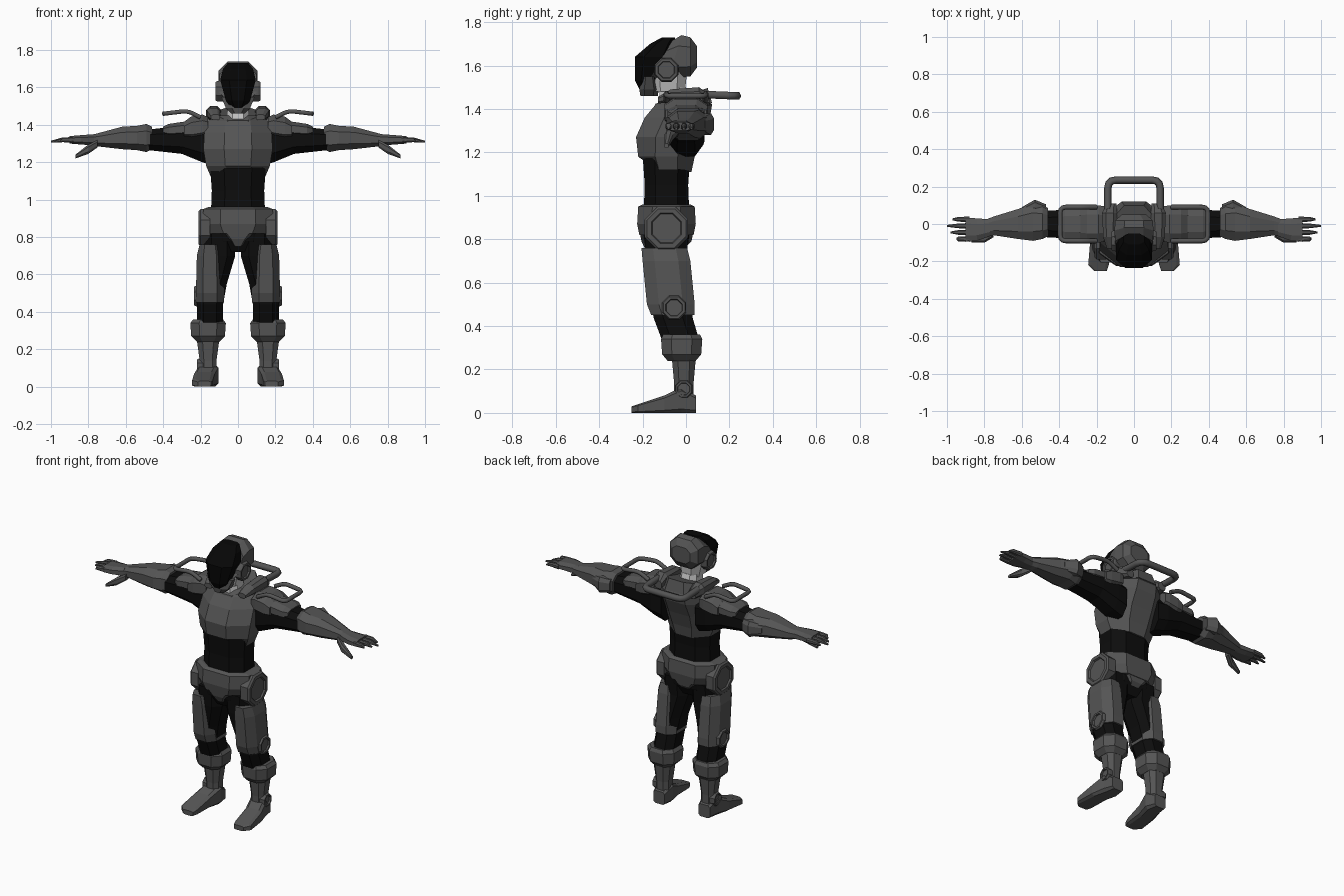
import bpy, bmesh, math
from mathutils import Vector

cube = bpy.data.objects.get("Cube")
if cube:
    bpy.data.objects.remove(cube, do_unlink=True)


def material(name, value):
    mat = bpy.data.materials.new(name)
    mat.use_nodes = True
    color = (value, value, value, 1)
    mat.diffuse_color = color
    mat.node_tree.nodes["Principled BSDF"].inputs["Base Color"].default_value = color
    return mat


ARMOUR = material("armour_grey", .09)
SUIT = material("suit_black", .004)
VISOR = material("visor_black", .002)
SKIN = material("pale_grey", .6)


def ring(x=0, y=0, z=0, wide=0, deep=0, tall=0, lean=0, chamfer=.5):
    """Chamfered rectangle round a centre, across the axis whose size is left out."""
    center = Vector((x, y, z))
    extents = [Vector((wide, 0, 0)), Vector((0, deep, 0)), Vector((0, 0, tall))]
    u, v = [e / 2 for e in extents if e.length]
    axis = u.cross(v).normalized()
    axis = Vector([abs(c) for c in axis])
    v = v + axis * lean * v.length
    c = chamfer
    corners = [(1, c), (c, 1), (-c, 1), (-1, c), (-1, -c), (-c, -1), (c, -1), (1, -c)]
    return [center + u * a + v * b for a, b in corners]


def skin(name, mat, *rings, mirror=False):
    """Closed flat-shaded mesh through a row of rings."""
    bm = bmesh.new()
    loops = [[bm.verts.new(co) for co in r] for r in rings]
    for low, high in zip(loops, loops[1:]):
        for i in range(len(low)):
            bm.faces.new((low[i - 1], low[i], high[i], high[i - 1]))
    bm.faces.new(loops[0])
    bm.faces.new(loops[-1])
    bmesh.ops.recalc_face_normals(bm, faces=bm.faces)
    mesh = bpy.data.meshes.new(name)
    bm.to_mesh(mesh)
    bm.free()
    mesh.materials.append(mat)
    obj = bpy.data.objects.new(name, mesh)
    bpy.context.collection.objects.link(obj)
    if mirror:
        obj.modifiers.new("Mirror", 'MIRROR')
    return obj


def side_cap(name, inner, outer, y, z, radius):
    """Octagonal cap facing sideways, with a bevelled rim and a recessed centre."""
    octagon = math.tan(math.pi / 8)
    steps = [(inner, 1), (outer - .01, 1), (outer, .9), (outer, .7), (outer - .01, .65)]
    rings = [ring(x=x, y=y, z=z, deep=2 * radius * s, tall=2 * radius * s, chamfer=octagon)
             for x, s in steps]
    skin(name, ARMOUR, *rings, mirror=True)


def pipe(name, points, radius, bend):
    """Tube through points with rounded corners."""
    points = [Vector(p) for p in points]
    path = [points[0]]
    for before, corner, after in zip(points, points[1:], points[2:]):
        a = corner + (before - corner).normalized() * bend
        b = corner + (after - corner).normalized() * bend
        for step in range(4):
            f = step / 3
            path.append(a.lerp(corner, f).lerp(corner.lerp(b, f), f))
    path.append(points[-1])
    curve = bpy.data.curves.new(name, 'CURVE')
    curve.dimensions = '3D'
    curve.bevel_depth = radius
    curve.bevel_resolution = 1
    curve.use_fill_caps = True
    spline = curve.splines.new('POLY')
    spline.points.add(len(path) - 1)
    for point, co in zip(spline.points, path):
        point.co = (*co, 1)
    curve.materials.append(ARMOUR)
    bpy.context.collection.objects.link(bpy.data.objects.new(name, curve))


# Head
skin("helmet", ARMOUR,
     ring(y=-.12, z=1.62, wide=.2, tall=.19, lean=.6),
     ring(y=-.05, z=1.64, wide=.21, tall=.2, lean=.3),
     ring(y=.02, z=1.64, wide=.2, tall=.18),
     ring(y=.05, z=1.64, wide=.13, tall=.1))
skin("visor", VISOR,
     ring(y=-.18, z=1.49, wide=.07, deep=.07),
     ring(y=-.18, z=1.53, wide=.13, deep=.11),
     ring(y=-.15, z=1.64, wide=.19, deep=.17),
     ring(y=-.11, z=1.7, wide=.16, deep=.11),
     ring(y=-.08, z=1.73, wide=.11, deep=.06))
skin("chin_guard", ARMOUR,
     ring(y=-.17, z=1.46, wide=.07, deep=.08),
     ring(y=-.17, z=1.49, wide=.13, deep=.09),
     ring(y=-.17, z=1.55, wide=.18, deep=.06))
skin("face", SKIN,
     ring(y=-.08, z=1.48, wide=.12, deep=.15),
     ring(y=-.08, z=1.57, wide=.17, deep=.17))
skin("neck", SKIN,
     ring(y=-.05, z=1.38, wide=.13, deep=.16),
     ring(y=-.06, z=1.5, wide=.11, deep=.12))
side_cap("ear_cap", inner=.08, outer=.12, y=-.09, z=1.58, radius=.055)

# Torso
chest = skin("chest_armour", ARMOUR,
             ring(y=-.08, z=1.11, wide=.28, deep=.21, chamfer=.4),
             ring(y=-.09, z=1.18, wide=.34, deep=.26, chamfer=.4),
             ring(y=-.08, z=1.27, wide=.37, deep=.3, chamfer=.4),
             ring(y=-.04, z=1.36, wide=.36, deep=.3, chamfer=.4),
             ring(y=-.01, z=1.42, wide=.33, deep=.26, chamfer=.4),
             ring(z=1.45, wide=.24, deep=.2, chamfer=.4))
for v in chest.data.vertices:  # arched lower edge at the front
    if v.co.z < 1.12 and v.co.y < -.15:
        v.co.z += .05
skin("collar", ARMOUR,
     ring(y=-.02, z=1.4, wide=.26, deep=.28, lean=.2),
     ring(y=-.02, z=1.46, wide=.21, deep=.24, lean=.3))
skin("collar_pad", ARMOUR,
     ring(x=.12, y=-.13, z=1.44, wide=.05, tall=.03),
     ring(x=.13, y=-.07, z=1.46, wide=.07, tall=.06),
     ring(x=.13, y=.06, z=1.46, wide=.08, tall=.08),
     ring(x=.12, y=.11, z=1.44, wide=.05, tall=.05), mirror=True)
skin("waist", SUIT,
     ring(y=-.09, z=.92, wide=.29, deep=.21),
     ring(y=-.09, z=1.05, wide=.28, deep=.2),
     ring(y=-.09, z=1.19, wide=.3, deep=.22))

# Hips
skin("belt", ARMOUR,
     ring(y=-.09, z=.82, wide=.31, deep=.25),
     ring(y=-.09, z=.87, wide=.38, deep=.27),
     ring(y=-.09, z=.95, wide=.37, deep=.26),
     ring(y=-.09, z=.96, wide=.32, deep=.22))
skin("crotch_plate", ARMOUR,
     ring(y=-.1, z=.75, wide=.06, deep=.17),
     ring(y=-.09, z=.79, wide=.15, deep=.23),
     ring(y=-.09, z=.84, wide=.3, deep=.25))
skin("pelvis", SUIT,
     ring(y=-.09, z=.72, wide=.14, deep=.14),
     ring(y=-.09, z=.78, wide=.33, deep=.2),
     ring(y=-.09, z=.86, wide=.34, deep=.22))
side_cap("hip_cap", inner=.15, outer=.21, y=-.09, z=.85, radius=.1)

# Legs
skin("trouser_leg", SUIT,
     ring(x=.1, y=-.09, z=.82, wide=.17, deep=.2),
     ring(x=.1, y=-.09, z=.7, wide=.17, deep=.19),
     ring(x=.13, y=-.07, z=.55, wide=.14, deep=.18),
     ring(x=.15, y=-.06, z=.44, wide=.14, deep=.18),
     ring(x=.15, y=-.02, z=.32, wide=.14, deep=.17), mirror=True)
skin("thigh_armour", ARMOUR,
     ring(x=.15, y=-.06, z=.45, wide=.15, deep=.2),
     ring(x=.15, y=-.07, z=.5, wide=.15, deep=.22),
     ring(x=.15, y=-.09, z=.7, wide=.14, deep=.22),
     ring(x=.15, y=-.1, z=.76, wide=.11, deep=.21), mirror=True)
side_cap("knee_cap", inner=.19, outer=.235, y=-.055, z=.485, radius=.055)
skin("shin_cuff", ARMOUR,
     ring(x=.16, y=-.02, z=.24, wide=.12, deep=.13),
     ring(x=.16, y=-.02, z=.27, wide=.18, deep=.18),
     ring(x=.16, y=-.02, z=.34, wide=.19, deep=.19),
     ring(x=.16, y=-.02, z=.36, wide=.16, deep=.17), mirror=True)
skin("shin", ARMOUR,
     ring(x=.16, y=-.01, z=.05, wide=.09, deep=.09),
     ring(x=.16, y=-.01, z=.14, wide=.09, deep=.09),
     ring(x=.16, y=-.01, z=.25, wide=.12, deep=.11), mirror=True)
side_cap("ankle_cap", inner=.17, outer=.22, y=-.01, z=.11, radius=.04)
skin("boot", ARMOUR,
     ring(x=.18, y=-.25, z=.015, wide=.07, tall=.03, chamfer=.7),
     ring(x=.19, y=-.22, z=.02, wide=.11, tall=.04, chamfer=.7),
     ring(x=.18, y=-.1, z=.04, wide=.11, tall=.08, chamfer=.7),
     ring(x=.16, y=-.02, z=.06, wide=.11, tall=.12, chamfer=.7),
     ring(x=.16, y=.045, z=.04, wide=.08, tall=.08, chamfer=.7), mirror=True)

# Arms
skin("upper_arm", SUIT,
     ring(x=.12, z=1.29, deep=.16, tall=.22),
     ring(x=.19, z=1.3, deep=.17, tall=.2),
     ring(x=.3, z=1.32, deep=.16, tall=.15),
     ring(x=.48, z=1.32, deep=.14, tall=.11), mirror=True)
skin("shoulder_pad", ARMOUR,
     ring(x=.16, z=1.39, deep=.19, tall=.1),
     ring(x=.19, z=1.39, deep=.2, tall=.13),
     ring(x=.25, z=1.38, deep=.2, tall=.13),
     ring(x=.29, z=1.37, deep=.19, tall=.09), mirror=True)
skin("shoulder_flap", ARMOUR,
     ring(x=.27, z=1.38, deep=.17, tall=.08),
     ring(x=.37, z=1.37, deep=.17, tall=.07),
     ring(x=.4, z=1.37, deep=.13, tall=.04), mirror=True)
skin("forearm", ARMOUR,
     ring(x=.46, y=.01, z=1.33, deep=.15, tall=.12),
     ring(x=.49, y=.01, z=1.33, deep=.18, tall=.15),
     ring(x=.54, y=.01, z=1.33, deep=.2, tall=.13),
     ring(x=.62, z=1.33, deep=.16, tall=.12),
     ring(x=.75, y=-.01, z=1.32, deep=.1, tall=.07),
     ring(x=.79, y=-.02, z=1.32, deep=.09, tall=.05), mirror=True)
skin("elbow_pad", ARMOUR,
     ring(x=.47, y=.08, z=1.33, deep=.05, tall=.08),
     ring(x=.53, y=.1, z=1.33, deep=.06, tall=.1),
     ring(x=.6, y=.07, z=1.33, deep=.04, tall=.06), mirror=True)
skin("palm", ARMOUR,
     ring(x=.77, y=-.02, z=1.32, deep=.09, tall=.06),
     ring(x=.84, y=-.03, z=1.32, deep=.12, tall=.05),
     ring(x=.9, y=-.03, z=1.32, deep=.13, tall=.04), mirror=True)
fingers = {"little": .95, "ring": .98, "middle": 1, "index": .97}
for i, (finger, tip) in enumerate(fingers.items()):
    y = -.08 + i * .035
    skin(finger + "_finger", ARMOUR,
         ring(x=.88, y=y, z=1.32, deep=.03, tall=.03),
         ring(x=.94, y=y, z=1.32, deep=.025, tall=.025),
         ring(x=tip, y=y, z=1.31, deep=.01, tall=.01), mirror=True)
skin("thumb", ARMOUR,
     ring(x=.75, y=-.05, z=1.3, deep=.04, tall=.04),
     ring(x=.8, y=-.08, z=1.27, deep=.04, tall=.05),
     ring(x=.87, y=-.09, z=1.23, deep=.02, tall=.02), mirror=True)

# Tubular handles on the back and shoulders
back_left, back_right = (Vector((x, 0, 1.47)) for x in (.14, -.14))
reach = Vector((0, .235, -.01))
pipe("back_handle", [back_left, back_left + reach, back_right + reach, back_right],
     radius=.02, bend=.045)
for side, s in (("left", 1), ("right", -1)):
    half = [(s * .2, .09, 1.44), (s * .27, .09, 1.475), (s * .395, .09, 1.46)]
    mirrored = [(x, -y, z) for x, y, z in reversed(half)]
    pipe(side + "_shoulder_handle", half + mirrored, radius=.013, bend=.03)
